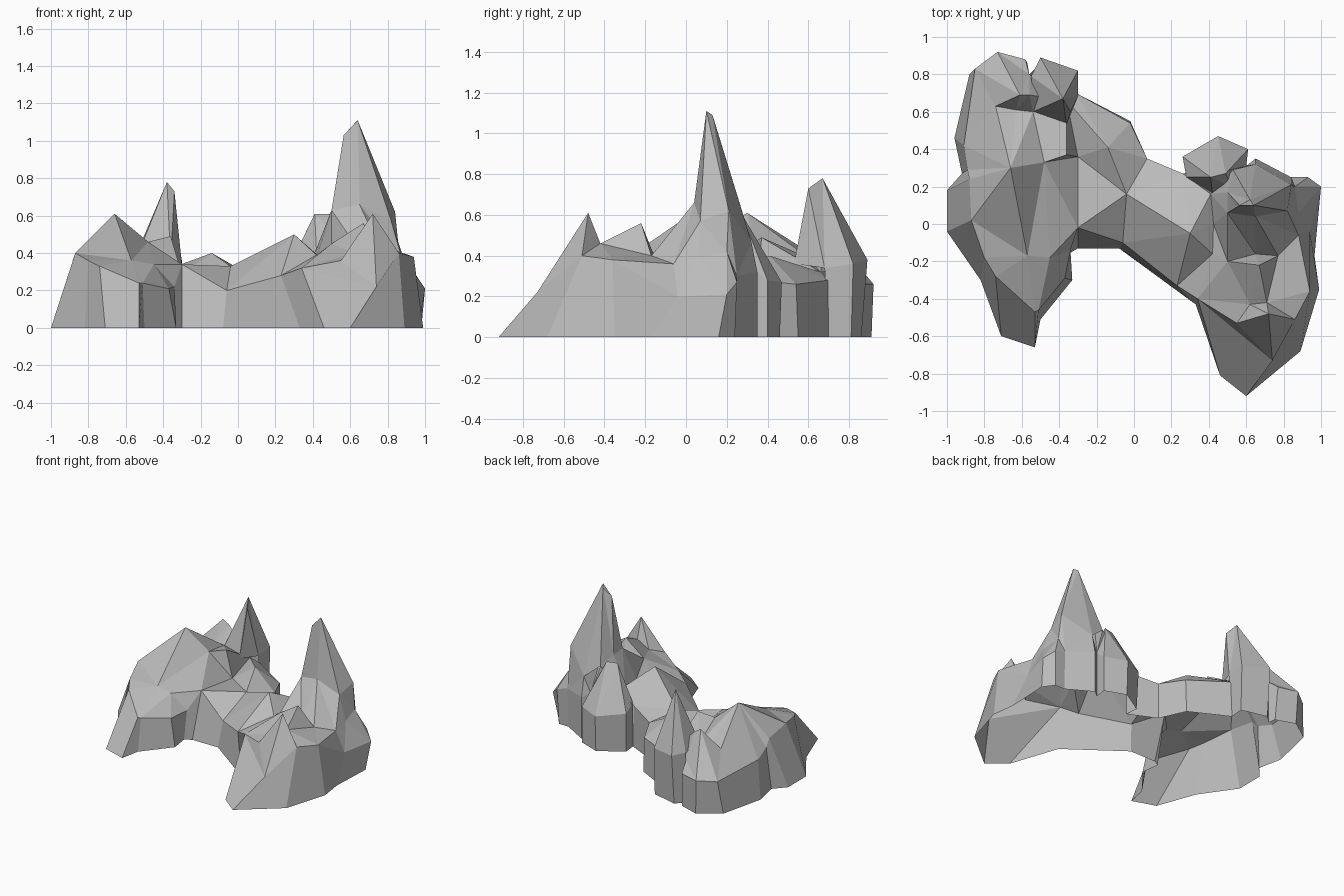
import bpy
from mathutils import Vector
from mathutils.geometry import delaunay_2d_cdt

stone = bpy.data.materials.new("grey stone")
stone.diffuse_color = (0.5, 0.5, 0.5, 1)


def rock(name, rim, peaks, ridges=()):
    """Faceted shell, rim anticlockwise: (foot x, foot y, x, y, z) where a wall
    drops from the rim, (x, y, z) where the rim joins a neighbouring rock.
    Ridges are pairs of peaks that must share an edge."""
    top = [Vector(r[-3:]) for r in rim] + [Vector(p) for p in peaks]
    flat = [p.to_2d() for p in top]
    n = len(rim)
    edges = [(n + a, n + b) for a, b in ridges]
    out = delaunay_2d_cdt(flat, edges, [list(range(n))], 1, 1e-5)
    verts = []
    for co, origin in zip(out[0], out[3]):
        z = top[origin[0]].z if origin else 0.35
        verts.append((co.x, co.y, z))
    faces = [list(f) for f in out[2]]
    # walls from the rim down to the ground
    for i in range(n):
        a, b = rim[i], rim[(i + 1) % n]
        if len(a) == 5 and len(b) == 5:
            k = len(verts)
            verts += [(a[0], a[1], 0), (b[0], b[1], 0), b[2:], a[2:]]
            faces.append([k, k + 1, k + 2, k + 3])
    mesh = bpy.data.meshes.new(name)
    mesh.from_pydata(verts, [], faces)
    mesh.materials.append(stone)
    mesh.update()
    bpy.context.collection.objects.link(bpy.data.objects.new(name, mesh))


# broad rock on the left
rock("left_rock", [
    (-0.36, 0.66, 0.32), (-0.56, 0.80, -0.56, 0.80, 0.33),
    (-0.57, 0.86, -0.58, 0.88, 0.26),
    (-0.72, 0.91, -0.73, 0.92, 0.26), (-0.88, 0.80, -0.85, 0.83, 0.25),
    (-0.96, 0.46, -0.91, 0.42, 0.28), (-0.92, 0.27, -0.89, 0.29, 0.32),
    (-1.00, 0.18, -0.88, 0.24, 0.37), (-1.00, -0.04, -0.87, 0.02, 0.40),
    (-0.82, -0.30, -0.80, -0.18, 0.36), (-0.71, -0.60, -0.74, -0.28, 0.33),
    (-0.53, -0.66, -0.53, -0.47, 0.24), (-0.50, -0.51, -0.51, -0.46, 0.24),
    (-0.33, -0.30, -0.37, -0.29, 0.21), (-0.35, -0.16, -0.34, -0.14, 0.22),
    (-0.30, -0.13, -0.30, -0.02, 0.34), (-0.30, 0.36, 0.29),
], [(-0.66, 0.30, 0.61), (-0.57, -0.17, 0.36), (-0.45, -0.18, 0.34),
    (-0.48, 0.33, 0.46), (-0.36, 0.37, 0.49), (-0.54, 0.60, 0.39),
    (-0.63, 0.61, 0.39), (-0.74, 0.63, 0.40), (-0.61, 0.69, 0.54),
    (-0.56, 0.69, 0.51)],
    [(0, 1), (0, 3), (3, 2), (3, 4), (3, 5), (0, 5), (1, 2)])

# low saddle joining both sides
rock("saddle_rock", [
    (-0.30, -0.13, -0.30, -0.02, 0.34), (-0.08, -0.13, -0.06, -0.10, 0.20),
    (0.33, -0.43, 0.23, -0.33, 0.28), (0.30, -0.05, 0.50), (0.41, 0.16, 0.40),
    (0.28, 0.25, 0.26, 0.27, 0.33), (0.07, 0.35, 0.07, 0.35, 0.28),
    (-0.02, 0.55, -0.02, 0.54, 0.26), (-0.31, 0.70, -0.31, 0.70, 0.28),
    (-0.36, 0.66, 0.32), (-0.30, 0.36, 0.29),
], [(-0.14, 0.41, 0.40), (-0.04, 0.16, 0.33)])

# ring where the pinnacle grows out of the right rock
shoulder = [(0.50, 0.06, 0.63), (0.65, 0.04, 0.66), (0.82, 0.07, 0.57),
            (0.84, 0.21, 0.62), (0.65, 0.32, 0.47), (0.53, 0.29, 0.57),
            (0.50, 0.17, 0.62)]

# jagged rock on the right
rock("right_rock", [
    (0.33, -0.43, 0.23, -0.33, 0.28), (0.46, -0.81, 0.34, -0.40, 0.32),
    (0.60, -0.92, 0.74, -0.73, 0.22), (0.89, -0.68, 0.86, -0.51, 0.40),
    (0.99, -0.35, 0.94, -0.36, 0.38), (0.965, -0.17, 0.94, -0.04, 0.20),
    (0.98, 0.16, 1.00, 0.20, 0.21), (0.92, 0.24, 0.93, 0.25, 0.27),
    (0.84, 0.24, 0.84, 0.25, 0.30), (0.65, 0.35, 0.65, 0.35, 0.32),
    (0.60, 0.31, 0.60, 0.31, 0.35), (0.26, 0.27, 0.33),
    (0.41, 0.16, 0.40), (0.30, -0.05, 0.50),
], [(0.72, -0.48, 0.61), (0.55, -0.53, 0.36), (0.50, -0.20, 0.45),
    (0.67, -0.22, 0.56), (0.62, -0.43, 0.40), (0.71, -0.42, 0.46),
    (0.42, -0.16, 0.39), (0.65, -0.16, 0.41), (0.77, -0.17, 0.40),
    (0.425, 0.00, 0.39), (0.88, -0.06, 0.36), (0.88, 0.06, 0.39),
    (0.86, 0.20, 0.42)] + shoulder,
    [(6, 9), (6, 2), (2, 7), (7, 8)])

# tall pinnacle
rock("pinnacle", shoulder,
     [(0.64, 0.10, 1.11), (0.62, 0.13, 1.09), (0.565, 0.10, 1.03),
      (0.54, 0.10, 0.86)])

# knob behind the pinnacle
rock("back_knob", [
    (0.28, 0.25, 0.28, 0.25, 0.34), (0.42, 0.16, 0.40), (0.52, 0.20, 0.50),
    (0.60, 0.31, 0.60, 0.31, 0.35), (0.61, 0.40, 0.61, 0.40, 0.28),
    (0.45, 0.46, 0.45, 0.47, 0.27), (0.27, 0.35, 0.26, 0.36, 0.30),
], [(0.41, 0.25, 0.61), (0.49, 0.27, 0.61)])

# smaller spire at the back left
rock("back_spire", [
    (-0.54, 0.60, 0.38), (-0.36, 0.53, 0.36),
    (-0.31, 0.70, -0.30, 0.68, 0.34), (-0.30, 0.81, -0.30, 0.82, 0.36),
    (-0.50, 0.86, -0.50, 0.89, 0.38), (-0.56, 0.80, -0.55, 0.79, 0.38),
], [(-0.38, 0.67, 0.78), (-0.34, 0.60, 0.73)])
